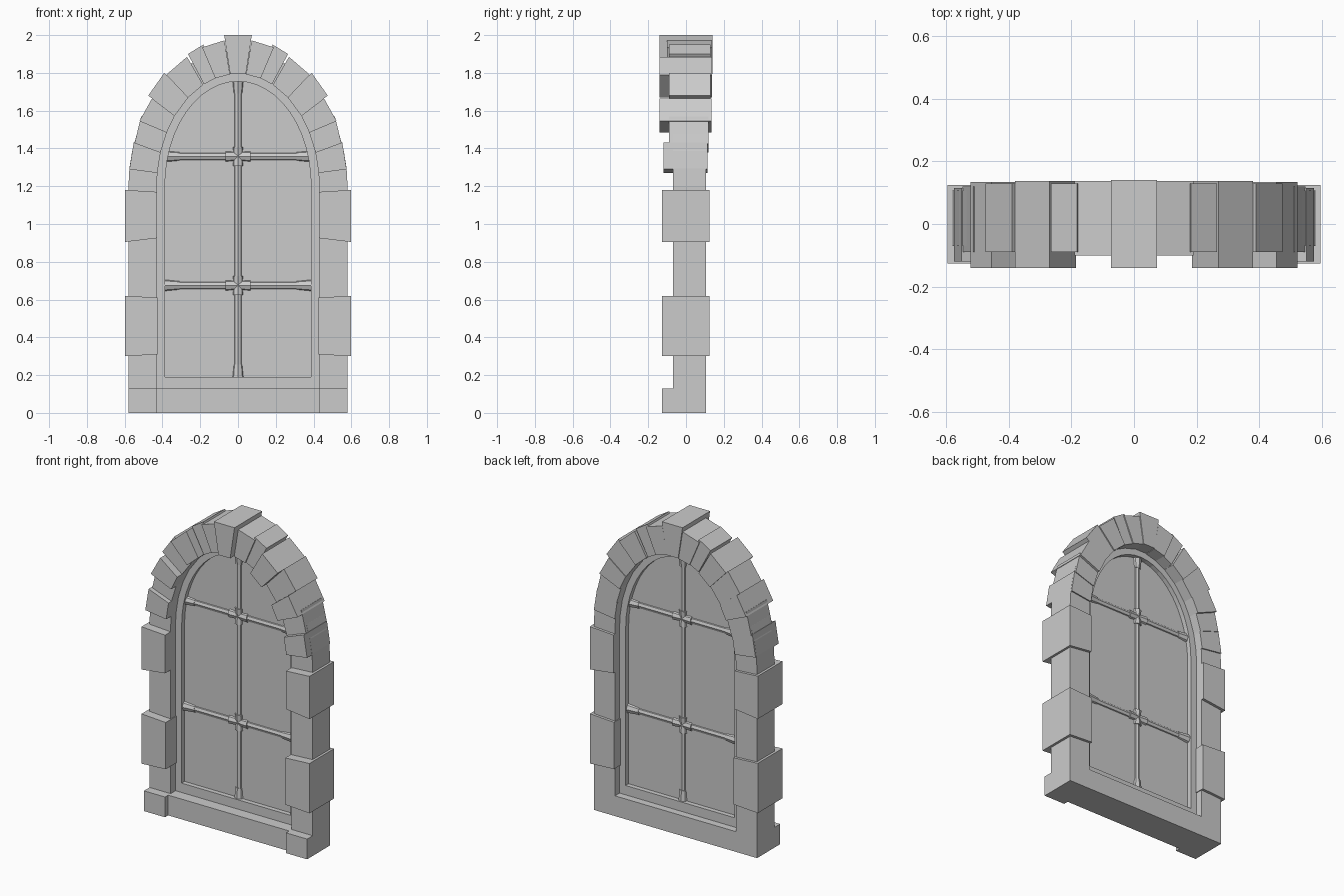
import bpy, bmesh, math
from mathutils import Vector

if "Cube" in bpy.data.objects:
    bpy.data.objects.remove(bpy.data.objects["Cube"])

SPRING = 1.2  # height where the arch starts


def finish(name, bm):
    bmesh.ops.recalc_face_normals(bm, faces=bm.faces)
    me = bpy.data.meshes.new(name)
    bm.to_mesh(me)
    bm.free()
    ob = bpy.data.objects.new(name, me)
    bpy.context.collection.objects.link(ob)
    return ob


def prism(name, pts, y0, y1):
    """Extrude an (x, z) polygon from y0 to y1."""
    bm = bmesh.new()
    a = [bm.verts.new((x, y0, z)) for x, z in pts]
    b = [bm.verts.new((x, y1, z)) for x, z in pts]
    bm.faces.new(a)
    bm.faces.new(b[::-1])
    for i in range(len(pts)):
        j = (i + 1) % len(pts)
        bm.faces.new((a[i], a[j], b[j], b[i]))
    return finish(name, bm)


def arch(a, b, base, n=24):
    """Round-topped window outline with half width a and arch rise b."""
    top = [(a * math.cos(math.pi * i / n), SPRING + b * math.sin(math.pi * i / n))
           for i in range(n + 1)]
    return [(a, base)] + top + [(-a, base)]


def ring(name, outer, inner, y0, y1):
    """Frame between two outlines with equal point counts."""
    bm = bmesh.new()
    loops = [[bm.verts.new((x, y, z)) for x, z in pts]
             for pts, y in ((outer, y0), (outer, y1), (inner, y1), (inner, y0))]
    n = len(outer)
    for k in range(4):
        p, q = loops[k], loops[(k + 1) % 4]
        for i in range(n):
            j = (i + 1) % n
            bm.faces.new((p[i], p[j], q[j], q[i]))
    return finish(name, bm)


def rod(name, p, q, r1, r2=None, sides=8):
    """Faceted rod from p to q."""
    p, q = Vector(p), Vector(q)
    d = q - p
    bpy.ops.mesh.primitive_cone_add(vertices=sides, radius1=r1, radius2=r2 or r1,
                                    depth=d.length, location=(p + q) / 2)
    ob = bpy.context.object
    ob.name = name
    ob.rotation_euler = d.to_track_quat('Z', 'Y').to_euler()
    return ob


def both_sides(name, pts, y0, y1):
    prism(name + "_right", pts, y0, y1)
    prism(name + "_left", [(-x, z) for x, z in pts], y0, y1)


# Stone surround, recessed inner frame and glass
ring("stone_surround", arch(0.58, 0.72, 0), arch(0.43, 0.60, 0.13), -0.07, 0.107)
ring("inner_frame", arch(0.435, 0.605, 0.125), arch(0.387, 0.555, 0.19), -0.02, 0.06)
prism("glass", arch(0.395, 0.563, 0.18), 0.01, 0.03)

# Sill with projecting end blocks
prism("sill", [(-0.44, 0), (0.44, 0), (0.44, 0.13), (-0.44, 0.13)], -0.095, 0)
both_sides("sill_end", [(0.43, 0), (0.58, 0), (0.58, 0.13), (0.43, 0.13)], -0.127, 0)

# Tapered jamb blocks
both_sides("lower_jamb_block", [(0.425, 0.31), (0.597, 0.30), (0.597, 0.62), (0.425, 0.61)],
           -0.127, 0.124)
both_sides("upper_jamb_block", [(0.43, 0.925), (0.597, 0.905), (0.597, 1.18), (0.43, 1.17)],
           -0.127, 0.124)

# Arch stones: two outer corners, two inner x values, front and back y
STONES = [
    ((0.575, 1.29), (0.552, 1.432), 0.427, 0.41, -0.12, 0.115),
    ((0.548, 1.425), (0.513, 1.57), 0.41, 0.375, -0.09, 0.12),
    ((0.522, 1.545), (0.455, 1.665), 0.378, 0.335, -0.14, 0.135),
    ((0.475, 1.68), (0.39, 1.80), 0.335, 0.262, -0.09, 0.13),
    ((0.38, 1.79), (0.27, 1.885), 0.265, 0.185, -0.14, 0.137),
    ((0.265, 1.90), (0.183, 1.95), 0.18, 0.115, -0.09, 0.13),
    ((0.19, 1.935), (0.072, 1.972), 0.12, 0.043, -0.10, 0.137),
]


def inner_point(x):
    return (x, SPRING + 0.595 * math.sqrt(max(0, 1 - (x / 0.43) ** 2)))


for i, (o1, o2, x1, x2, y0, y1) in enumerate(STONES):
    both_sides(f"arch_stone_{i + 1}", [o1, o2, inner_point(x2), inner_point(x1)], y0, y1)
prism("keystone", [(-0.042, 1.795), (0.042, 1.795), (0.073, 2.0), (-0.073, 2.0)], -0.14, 0.14)

# Glazing bars with collars at the ends and crossings
Y = 0.02
rod("upright_bar", (0, Y, 0.185), (0, Y, 1.76), 0.023)
rod("upright_collar_bottom", (0, Y, 0.185), (0, Y, 0.255), 0.033, 0.026)
rod("upright_collar_top", (0, Y, 1.76), (0, Y, 1.69), 0.033, 0.026)
for name, z in (("lower", 0.675), ("upper", 1.358)):
    rod(name + "_cross_bar", (-0.388, Y, z), (0.388, Y, z), 0.023)
    for s in (-1, 1):
        rod(name + "_end_collar", (s * 0.39, Y, z), (s * 0.31, Y, z), 0.034, 0.026)
        rod(name + "_cross_collar", (0, Y, z), (s * 0.065, Y, z), 0.026, 0.031)
        rod(name + "_upright_collar", (0, Y, z), (0, Y, z + s * 0.05), 0.026, 0.031)
